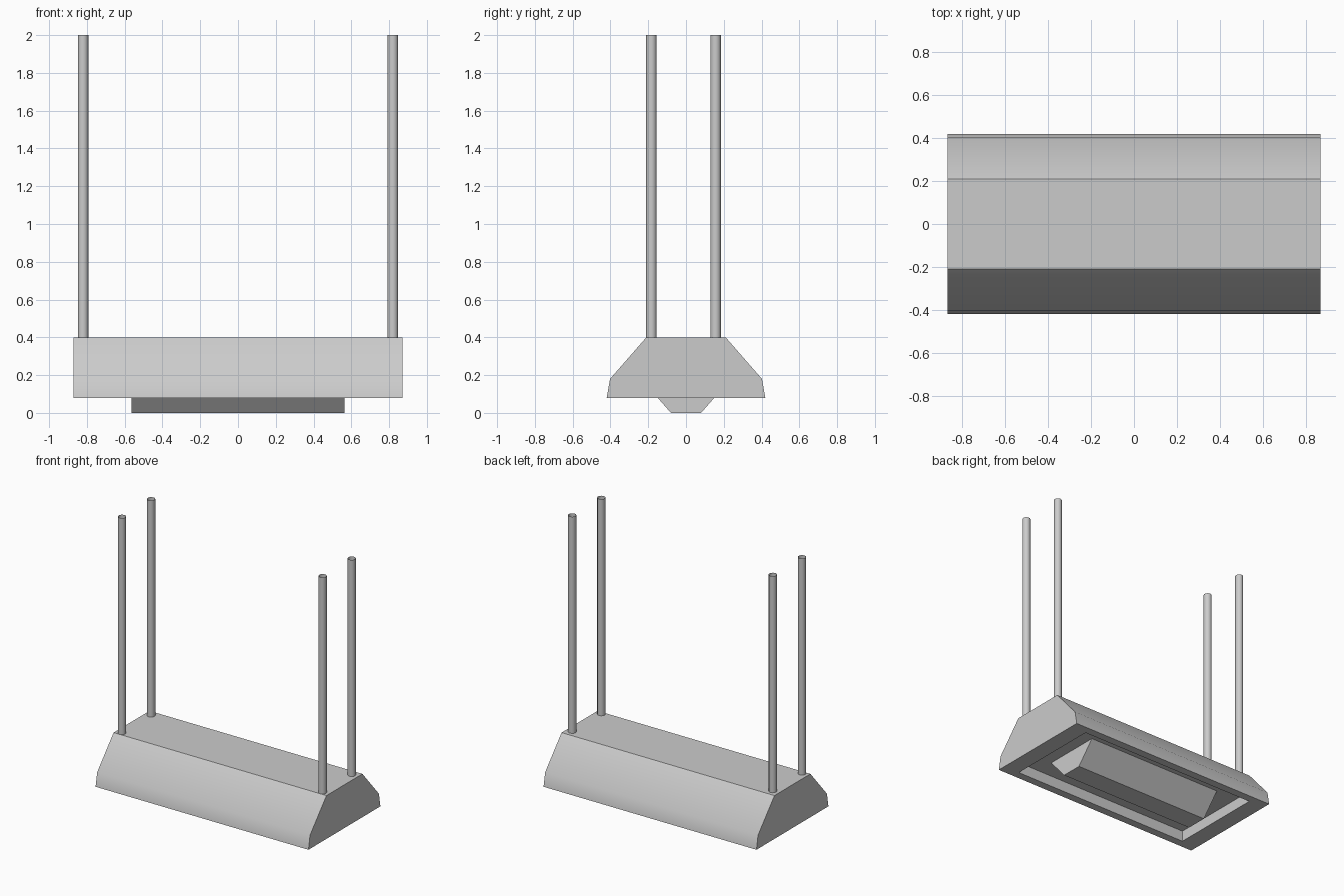
import bpy, bmesh
from math import copysign, radians

if "Cube" in bpy.data.objects:
    bpy.data.objects.remove(bpy.data.objects["Cube"])


def finish(name, bm, angle=None):
    mesh = bpy.data.meshes.new(name)
    bm.to_mesh(mesh)
    bm.free()
    obj = bpy.data.objects.new(name, mesh)
    bpy.context.collection.objects.link(obj)
    if angle:
        bpy.ops.object.select_all(action='DESELECT')
        obj.select_set(True)
        bpy.context.view_layer.objects.active = obj
        bpy.ops.object.shade_smooth_by_angle(angle=radians(angle))
    return obj


def prism(half_profile, half_length):
    """Mirror a (y, z) half profile and extrude it along x."""
    points = half_profile + [(-y, z) for y, z in reversed(half_profile)]
    bm = bmesh.new()
    face = bm.faces.new([bm.verts.new((-half_length, y, z)) for y, z in points])
    geom = bmesh.ops.extrude_face_region(bm, geom=[face], use_keep_orig=True)["geom"]
    bmesh.ops.translate(bm, vec=(2 * half_length, 0, 0),
                        verts=[g for g in geom if isinstance(g, bmesh.types.BMVert)])
    bmesh.ops.recalc_face_normals(bm, faces=bm.faces)
    return bm


# Housing: bevelled hood with a shallow rectangular recess underneath
CEILING = 0.16
bm = prism([(0.42, 0.08), (0.402, 0.18), (0.21, 0.40)], 0.87)
bm.normal_update()
bottom = min(bm.faces, key=lambda f: f.calc_center_median().z)
bmesh.ops.inset_individual(bm, faces=[bottom], thickness=0.06)
for v in bottom.verts:
    v.co.x = copysign(0.74, v.co.x)
    v.co.y = copysign(0.36, v.co.y)
recess = bmesh.ops.extrude_discrete_faces(bm, faces=[bottom])["faces"][0]
for v in recess.verts:
    v.co.z = CEILING
finish("lamp_housing", bm, 35)

# Lamp cover: tapered bar hanging out of the recess
finish("lamp_cover", prism([(0.08, 0.0), (0.22, CEILING)], 0.565))

# Hanging rods: open tubes near the four top corners
for side, x in (("left", -0.82), ("right", 0.82)):
    for end, y in (("front", -0.183), ("back", 0.157)):
        bm = bmesh.new()
        bmesh.ops.create_cone(bm, cap_ends=False, segments=12,
                              radius1=0.028, radius2=0.028, depth=1.6)
        rod = finish(f"hanging_rod_{end}_{side}", bm, 35)
        rod.location = (x, y, 1.2)
